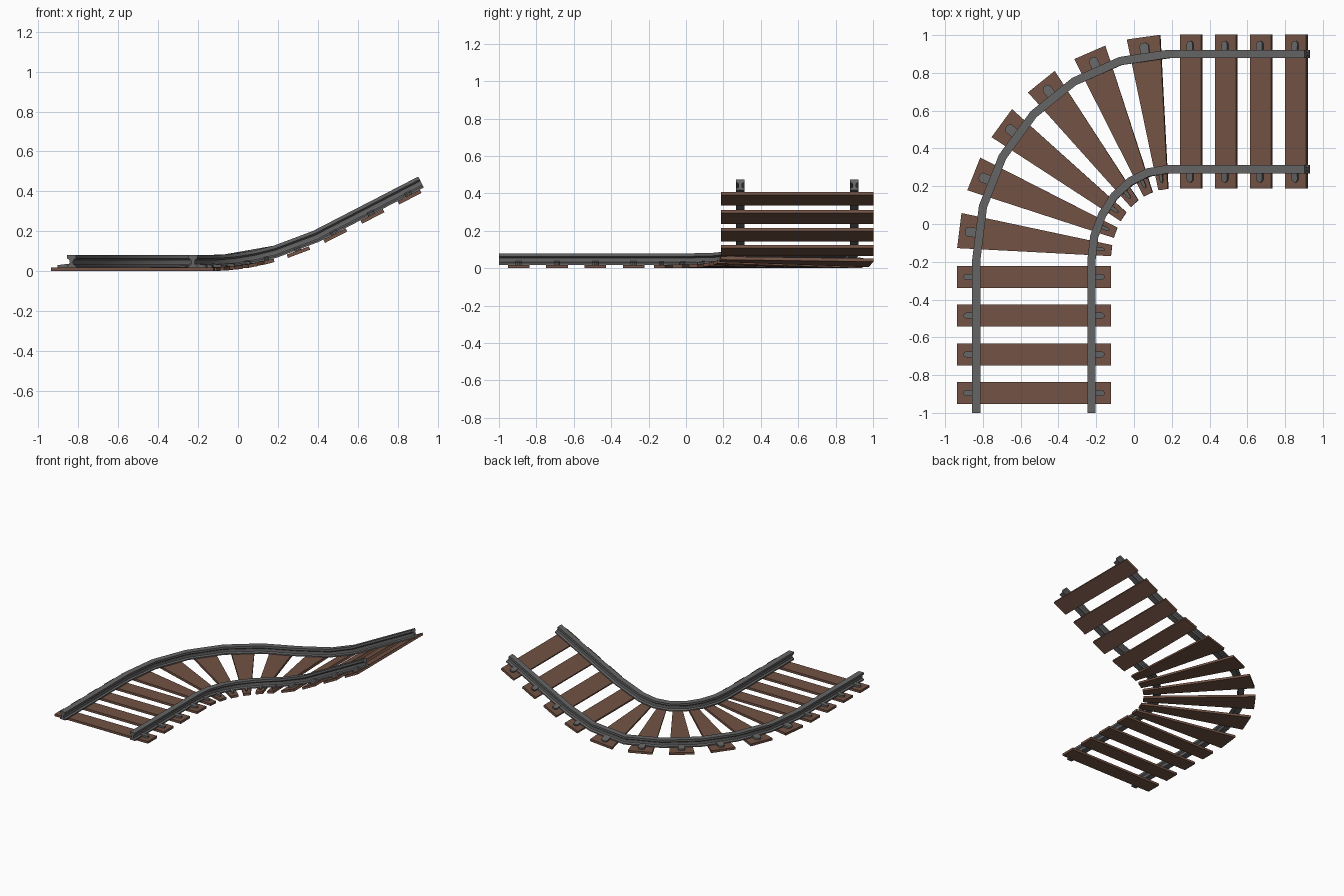
import bpy, bmesh
from math import sin, cos, pi, atan

if "Cube" in bpy.data.objects:
    bpy.data.objects.remove(bpy.data.objects["Cube"])

CX, CY = 0.2, -0.19        # centre of the turn
RX, RY = 0.73, 0.785       # centre-line radii
GAUGE = 0.305              # rail offset from the centre line


def material(name, rgb):
    m = bpy.data.materials.new(name)
    m.diffuse_color = (*rgb, 1)
    m.use_nodes = True
    m.node_tree.nodes["Principled BSDF"].inputs["Base Color"].default_value = m.diffuse_color
    return m


WOOD = material("wood", (0.17, 0.085, 0.058))
STEEL = material("steel", (0.13, 0.13, 0.13))


def climb(x):
    """Height and slope of the ramp at x."""
    x0, x1, s = -0.15, 0.48, 0.52
    k = s / (2 * (x1 - x0))
    if x < x0:
        return 0, 0
    if x < x1:
        return k * (x - x0) ** 2, 2 * k * (x - x0)
    return k * (x1 - x0) ** 2 + s * (x - x1), s


def track(u, o, h):
    """u: along track (0..1 is the turn), o: offset outwards, h: height."""
    a, b = RX + o, RY + o
    if u < 0:
        x, y = CX - a, CY + u
    elif u <= 1:
        x, y = CX - a * cos(u * pi / 2), CY + b * sin(u * pi / 2)
    else:
        x, y = CX + u - 1, CY + b
    z, s = climb(x)
    t = atan(s)
    return x - sin(t) * h, y, z + cos(t) * h


def loft(name, rings, mat):
    """Skin a closed solid through a list of equal-sized rings."""
    bm = bmesh.new()
    vs = [[bm.verts.new(track(*p)) for p in r] for r in rings]
    n = len(vs[0])
    for r0, r1 in zip(vs, vs[1:]):
        for i in range(n):
            j = (i + 1) % n
            bm.faces.new((r0[i], r0[j], r1[j], r1[i]))
    bm.faces.new(vs[0][::-1])
    bm.faces.new(vs[-1])
    bmesh.ops.recalc_face_normals(bm, faces=bm.faces)
    me = bpy.data.meshes.new(name)
    bm.to_mesh(me)
    bm.free()
    me.materials.append(mat)
    ob = bpy.data.objects.new(name, me)
    bpy.context.collection.objects.link(ob)
    return ob


# Rails: I-beam profile swept along the track
half = [(0.022, 0.018), (0.022, 0.027), (0.010, 0.034), (0.008, 0.045),
        (0.010, 0.056), (0.022, 0.064), (0.022, 0.08)]
profile = half + [(-o, h) for o, h in reversed(half)]
stations = [-0.81] + [i / 6 for i in range(7)] + [1.21, 1.74]
for label, side in (("outer", 1), ("inner", -1)):
    rail = loft(label + "_rail",
                [[(u, side * GAUGE + o, h) for o, h in profile] for u in stations], STEEL)
    bpy.context.view_layer.objects.active = rail
    rail.select_set(True)
    bpy.ops.object.shade_smooth_by_angle(angle=pi / 6)
    rail.select_set(False)

# Ties: (position, half width, clip half width) for straight, turn and ramp
ties = [(-0.705 + 0.205 * i, 0.058, 0.016) for i in range(4)]
ties += [((i + 0.5) / 6, 0.05, 0.0145) for i in range(6)]
ties += [(1.106 + 0.186 * i, 0.056, 0.016) for i in range(4)]
for n, (u, w, c) in enumerate(ties, 1):
    e = 0.408
    loft(f"tie_{n}", [[(u - w, -e, h), (u + w, -e, h), (u + w, e, h), (u - w, e, h)]
                      for h in (0, 0.018)], WOOD)
    # Rounded clips on the outside of each rail
    outline = [(-1, 0.312), (1, 0.312), (1, 0.358), (0.75, 0.368), (0.3, 0.374),
               (-0.3, 0.374), (-0.75, 0.368), (-1, 0.358)]
    for label, side in (("outer", 1), ("inner", -1)):
        loft(f"{label}_clip_{n}",
             [[(u + c * k, side * o, 0.016) for k, o in outline],
              [(u + c * k, side * o, 0.038 - 0.12 * (o - 0.312)) for k, o in outline]], STEEL)
